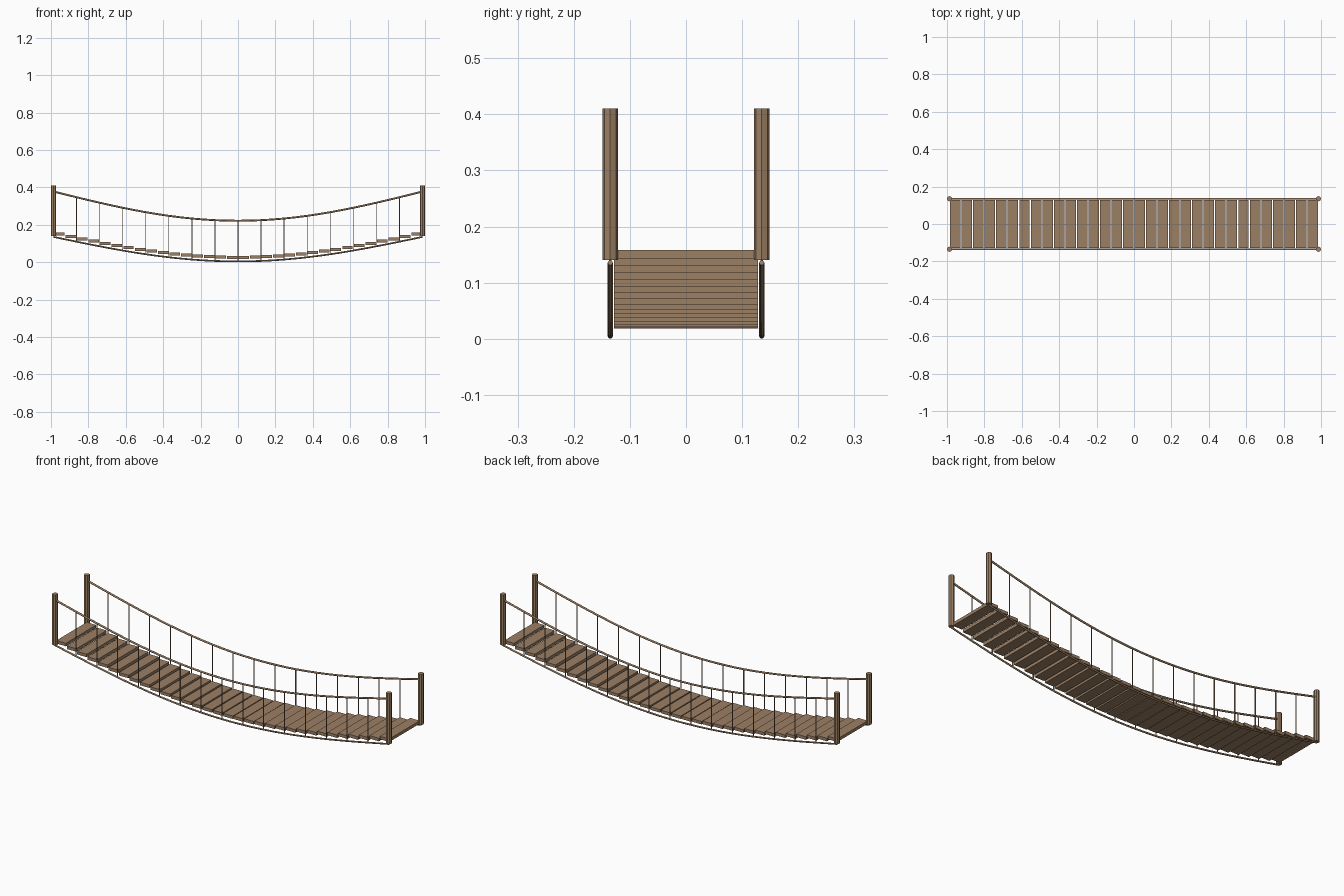
import bpy, math

if "Cube" in bpy.data.objects:
    bpy.data.objects.remove(bpy.data.objects["Cube"])

HALF = 0.986      # post / rope end position along x
SIDE = 0.135      # rope and post offset along y
SPANS = 16        # hanger spans along the bridge
PLANKS = 32

wood = bpy.data.materials.new("weathered brown wood")
wood.diffuse_color = (0.33, 0.215, 0.128, 1)
wood.use_nodes = True
wood.node_tree.nodes["Principled BSDF"].inputs["Base Color"].default_value = wood.diffuse_color


def sag(x):
    """0 in the middle, 1 at the ends."""
    return 1 - math.cos(math.pi / 2 * x / HALF)


def deck_z(x):
    return 0.0045 + 0.131 * sag(x)


def rail_z(x):
    return 0.222 + 0.156 * sag(x)


def finish(ob, name):
    ob.name = name
    ob.data.name = name
    ob.data.materials.append(wood)


def cylinder(name, x, y, z0, z1, r, sides):
    bpy.ops.mesh.primitive_cylinder_add(vertices=sides, radius=r, depth=z1 - z0,
                                        location=(x, y, (z0 + z1) / 2))
    finish(bpy.context.object, name)


def rope(name, y, height, r):
    curve = bpy.data.curves.new(name, 'CURVE')
    curve.dimensions = '3D'
    curve.bevel_depth = r
    curve.bevel_resolution = 2
    curve.use_fill_caps = True
    n = SPANS * 2
    spline = curve.splines.new('POLY')
    spline.points.add(n)
    for i, p in enumerate(spline.points):
        x = -HALF + 2 * HALF * i / n
        p.co = (x, y, height(x), 1)
    ob = bpy.data.objects.new(name, curve)
    bpy.context.collection.objects.link(ob)
    finish(ob, name)


# Deck planks, level and stepped along the sagging curve
pitch = 2 * HALF / PLANKS
for i in range(PLANKS):
    x = -HALF + pitch * (i + 0.5)
    bpy.ops.mesh.primitive_cube_add(size=1, location=(x, 0, deck_z(x) + 0.0215))
    ob = bpy.context.object
    ob.scale = (0.056, 0.256, 0.016)
    bpy.ops.object.transform_apply(location=False, rotation=False, scale=True)
    finish(ob, f"plank_{i + 1}")

for label, y in (("front", -SIDE), ("back", SIDE)):
    # Ropes under the deck and at hand height
    rope(f"{label}_deck_rope", y, deck_z, 0.0045)
    rope(f"{label}_hand_rope", y, rail_z, 0.005)
    # Vertical hangers joining the two ropes
    for i in range(1, SPANS):
        x = -HALF + 2 * HALF * i / SPANS
        cylinder(f"{label}_hanger_{i}", x, y, deck_z(x), rail_z(x), 0.0025, 6)
    # End posts
    for end, x in (("left", -HALF), ("right", HALF)):
        cylinder(f"{label}_{end}_post", x, y, 0.14, 0.41, 0.014, 8)
